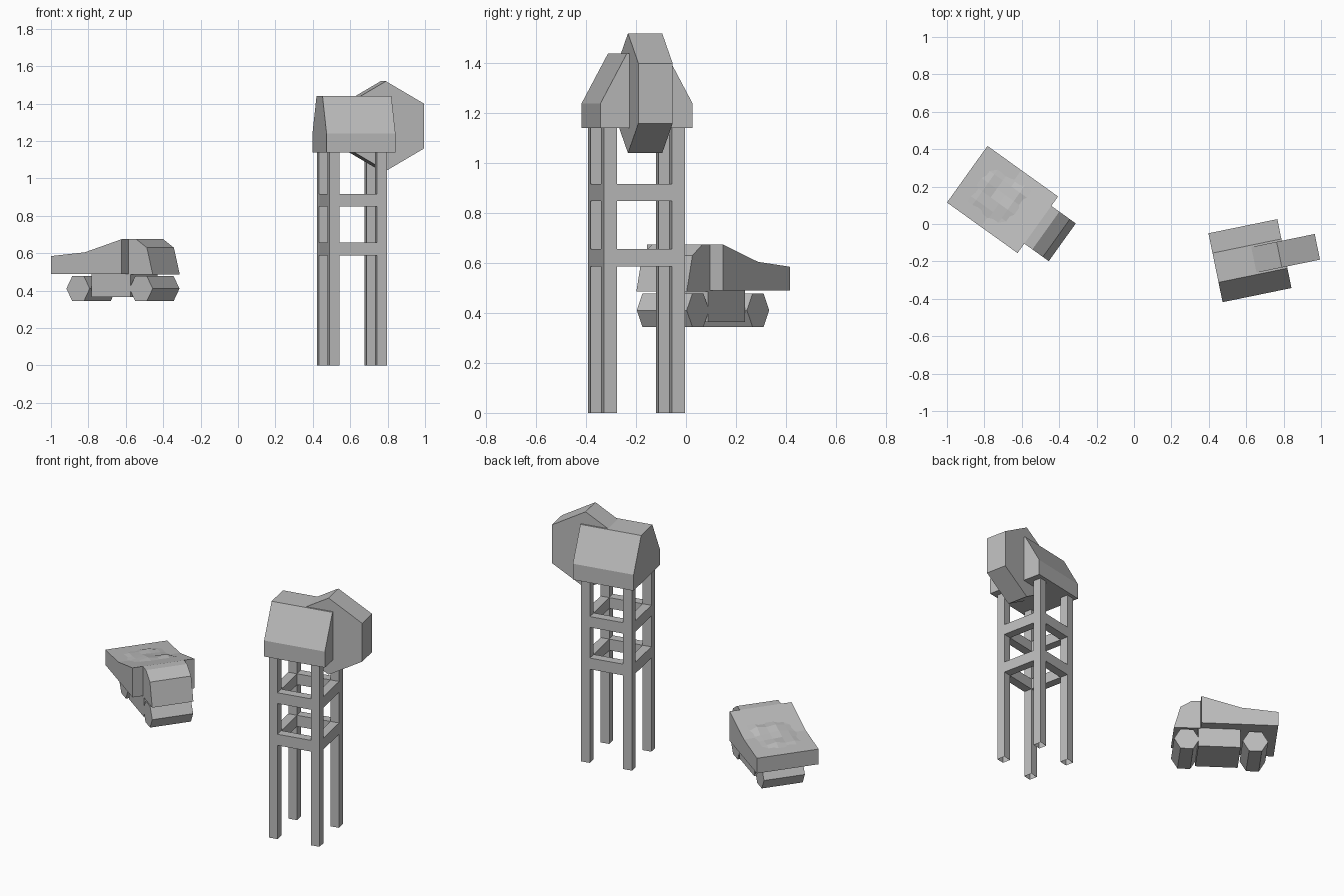
import bpy, bmesh, math, random
from mathutils import Matrix

cube = bpy.data.objects.get("Cube")
if cube:
    bpy.data.objects.remove(cube, do_unlink=True)

grey = bpy.data.materials.new("plain_grey")
grey.use_nodes = True
grey.diffuse_color = (0.5, 0.5, 0.5, 1)
grey.node_tree.nodes["Principled BSDF"].inputs["Base Color"].default_value = (0.5, 0.5, 0.5, 1)


def place(x, y, degrees):
    return Matrix.Translation((x, y, 0)) @ Matrix.Rotation(math.radians(degrees), 4, "Z")


def finish(name, bm, matrix):
    bmesh.ops.recalc_face_normals(bm, faces=bm.faces)
    mesh = bpy.data.meshes.new(name)
    bm.to_mesh(mesh)
    bm.free()
    mesh.materials.append(grey)
    obj = bpy.data.objects.new(name, mesh)
    obj.matrix_world = matrix
    bpy.context.collection.objects.link(obj)
    return obj


def prism(name, profile, half, matrix):
    """Extrude an x-z outline to +-half along local y."""
    bm = bmesh.new()
    face = bm.faces.new([bm.verts.new((x, -half, z)) for x, z in profile])
    side = bmesh.ops.extrude_face_region(bm, geom=[face])["geom"]
    moved = [v for v in side if isinstance(v, bmesh.types.BMVert)]
    bmesh.ops.translate(bm, verts=moved, vec=(0, 2 * half, 0))
    # the first face stays as the near cap
    if len([f for f in bm.faces if len(f.verts) == len(profile)]) < 2:
        bm.faces.new([v for v in face.verts])
    return finish(name, bm, matrix)


def box(name, x, y, z, matrix, open_bottom=False):
    bm = bmesh.new()
    bmesh.ops.create_cube(bm, size=1)
    for v in bm.verts:
        v.co = [lo + (c + 0.5) * (hi - lo) for c, (lo, hi) in zip(v.co, (x, y, z))]
    if open_bottom:
        low = min(bm.faces, key=lambda f: f.calc_center_median().z)
        bmesh.ops.delete(bm, geom=[low], context="FACES_ONLY")
    return finish(name, bm, matrix)


def hexagon(x, z, r, turn):
    return [(x + r * math.cos(math.radians(turn + 60 * i)),
             z + r * math.sin(math.radians(turn + 60 * i))) for i in range(6)]


# --- Tower: roofed head house with a winding wheel on four braced legs ---
tower = place(0.62, -0.196, 11.6)
prism("head_house", [(-0.188, 1.14), (0.188, 1.14), (0.188, 1.24),
                     (0.08, 1.44), (-0.08, 1.44), (-0.188, 1.24)],
      0.188, tower @ Matrix.Rotation(math.pi / 2, 4, "Z"))
prism("winding_wheel", hexagon(0.16, 1.28, 0.24, 30), 0.07, tower)

frame = tower @ Matrix.Translation((-0.011, 0, 0))
au, av, w = 0.13, 0.139, 0.027
for su, a in ((-1, "right"), (1, "left")):
    for sv, b in ((-1, "front"), (1, "back")):
        box(f"leg_{b}_{a}", (su * au - w, su * au + w), (sv * av - w, sv * av + w),
            (0, 1.14), frame, open_bottom=True)
for level, z in (("lower", (0.587, 0.657)), ("upper", (0.849, 0.917))):
    for s, a, b in ((-1, "front", "right"), (1, "back", "left")):
        box(f"{level}_brace_{a}", (w - au, au - w), (s * av - w, s * av + w), z, frame)
        box(f"{level}_brace_{b}", (s * au - w, s * au + w), (w - av, av - w), z, frame)

# --- Truck: sloped bed, narrow cab, chassis block and hexagonal rollers ---
truck = place(-0.703, 0.131, -35.6)
prism("truck_bed", [(-0.232, 0.49), (0.232, 0.49), (0.232, 0.675),
                    (-0.01, 0.605), (-0.232, 0.585)], 0.186, truck)
prism("cab", [(0.232, 0.487), (0.393, 0.487), (0.354, 0.63),
              (0.285, 0.675), (0.232, 0.675)], 0.124, truck)
box("chassis", (-0.01, 0.246), (-0.123, 0.123), (0.365, 0.49), truck)
for name, x in (("rear_roller", -0.099), ("front_roller", 0.315)):
    prism(name, hexagon(x, 0.411, 0.0768, 0), 0.123, truck)

# Low uneven load lying in the bed
random.seed(4)
bm = bmesh.new()
bmesh.ops.create_grid(bm, x_segments=5, y_segments=5, size=0.14)
for v in bm.verts:
    v.co.x -= 0.03
    slope = 0.29 if v.co.x > -0.01 else 0.09
    rim = v.is_boundary
    v.co.z = 0.605 + slope * (v.co.x + 0.01) + (-0.004 if rim else random.uniform(0.002, 0.018))
finish("bed_load", bm, truck)
